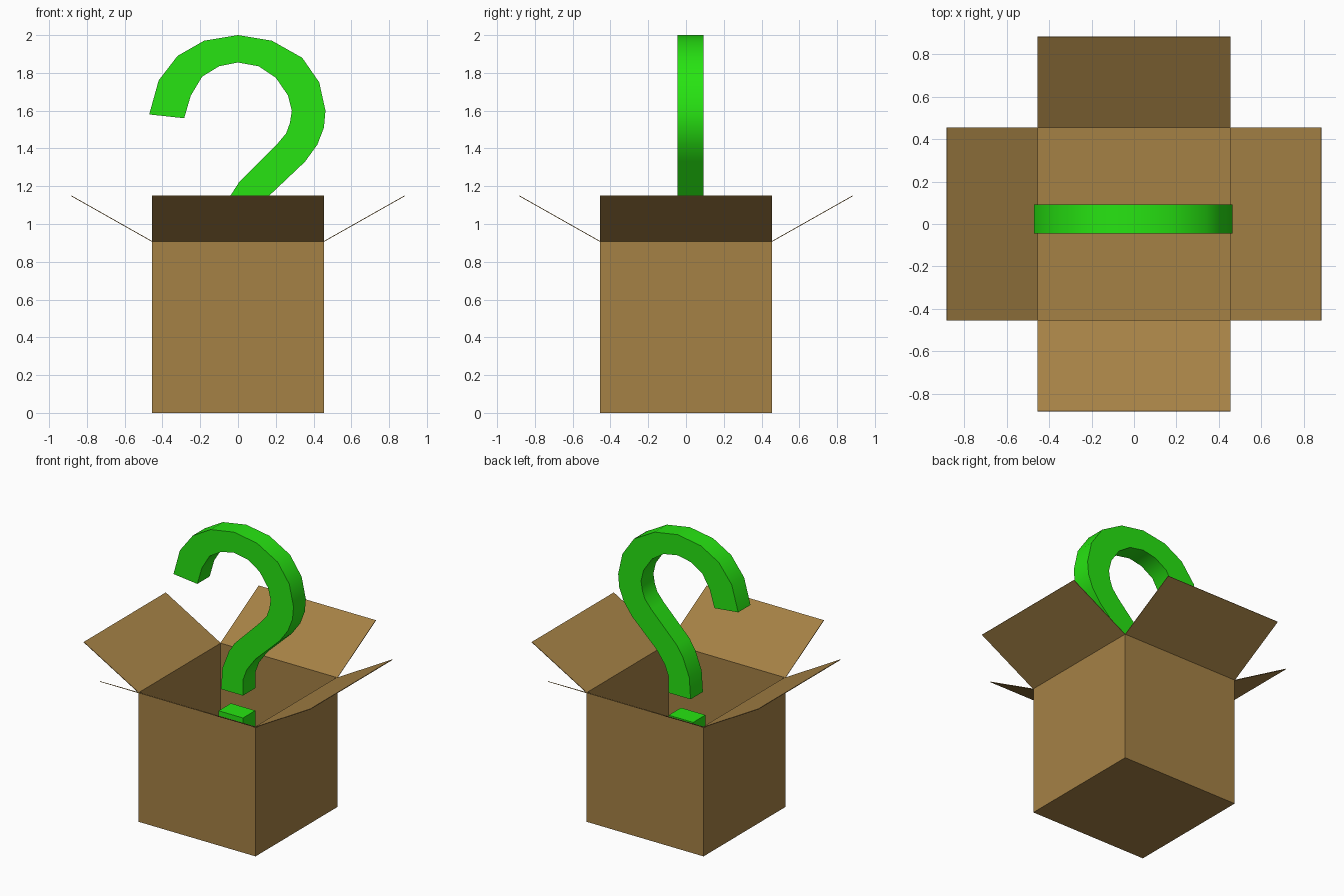
import bpy, bmesh, math
from mathutils import Matrix, Vector

if "Cube" in bpy.data.objects:
    bpy.data.objects.remove(bpy.data.objects["Cube"], do_unlink=True)

HALF = 0.455          # half width of the carton
HEIGHT = 0.91         # height of the carton walls
FLAP_OUT, FLAP_TOP = 0.88, 1.15
CARD = 0.004          # cardboard thickness
FRONT, BACK = -0.045, 0.092   # depth range of the question mark


def make_material(name, colour):
    mat = bpy.data.materials.new(name)
    mat.use_nodes = True
    mat.diffuse_color = colour
    mat.node_tree.nodes["Principled BSDF"].inputs["Base Color"].default_value = colour
    return mat


def add_object(name, bm, mat):
    bmesh.ops.recalc_face_normals(bm, faces=bm.faces)
    mesh = bpy.data.meshes.new(name)
    bm.to_mesh(mesh)
    bm.free()
    mesh.materials.append(mat)
    obj = bpy.data.objects.new(name, mesh)
    bpy.context.collection.objects.link(obj)
    return obj


def add_thickness(obj):
    solid = obj.modifiers.new("card thickness", "SOLIDIFY")
    solid.thickness = CARD
    solid.offset = -1
    solid.use_even_offset = True


def add_block(bm, low, high):
    low, high = Vector(low), Vector(high)
    size = Matrix.Diagonal((*(high - low), 1))
    bmesh.ops.create_cube(bm, size=1, matrix=Matrix.Translation((low + high) / 2) @ size)


cardboard = make_material("cardboard brown", (0.376, 0.220, 0.060, 1))
green = make_material("bright green", (0.020, 0.775, 0.006, 1))

# Open carton: a block without its lid
bm = bmesh.new()
add_block(bm, (-HALF, -HALF, 0), (HALF, HALF, HEIGHT))
lid = max(bm.faces, key=lambda f: f.calc_center_median().z)
bmesh.ops.delete(bm, geom=[lid], context="FACES_ONLY")
add_thickness(add_object("carton", bm, cardboard))

# Four flaps folded outwards, one per side
for turn, side in enumerate(("front", "left", "back", "right")):
    spin = Matrix.Rotation(turn * math.pi / 2, 3, "Z")
    bm = bmesh.new()
    corners = [(-HALF, -HALF, HEIGHT), (HALF, -HALF, HEIGHT),
               (HALF, -FLAP_OUT, FLAP_TOP), (-HALF, -FLAP_OUT, FLAP_TOP)]
    bm.faces.new([bm.verts.new(spin @ Vector(c)) for c in corners])
    add_thickness(add_object(side + "_flap", bm, cardboard))

# Question mark hook: paired outer and inner outline points (x, z), tip to stem
outer = [(-.47, 1.58), (-.42, 1.76), (-.32, 1.89), (-.18, 1.97), (0, 2), (.18, 1.97),
         (.34, 1.88), (.43, 1.75), (.463, 1.6), (.455, 1.51), (.42, 1.42), (.355, 1.33),
         (.165, 1.15), (.1, 1.06), (.07, .98), (.07, .87)]
inner = [(-.285, 1.56), (-.25, 1.68), (-.19, 1.78), (-.1, 1.835), (0, 1.855), (.11, 1.835),
         (.2, 1.775), (.265, 1.68), (.285, 1.6), (.275, 1.535), (.255, 1.48), (.205, 1.42),
         (.005, 1.22), (-.04, 1.15), (-.09, 1.02), (-.1, .87)]
bm = bmesh.new()
rings = []
for (ox, oz), (ix, iz) in zip(outer, inner):
    ring = [(ox, FRONT, oz), (ox, BACK, oz), (ix, BACK, iz), (ix, FRONT, iz)]
    rings.append([bm.verts.new(p) for p in ring])
for a, b in zip(rings, rings[1:]):
    for i in range(4):
        j = (i + 1) % 4
        bm.faces.new((a[i], a[j], b[j], b[i]))
bm.faces.new(rings[0])
bm.faces.new(rings[-1])
hook = add_object("question_mark_hook", bm, green)
bpy.ops.object.select_all(action="DESELECT")
hook.select_set(True)
bpy.context.view_layer.objects.active = hook
bpy.ops.object.shade_smooth_by_angle(angle=math.radians(35))

# Question mark dot, floating inside the carton
bm = bmesh.new()
add_block(bm, (-.12, FRONT, .53), (.07, BACK, .713))
add_object("question_mark_dot", bm, green)
